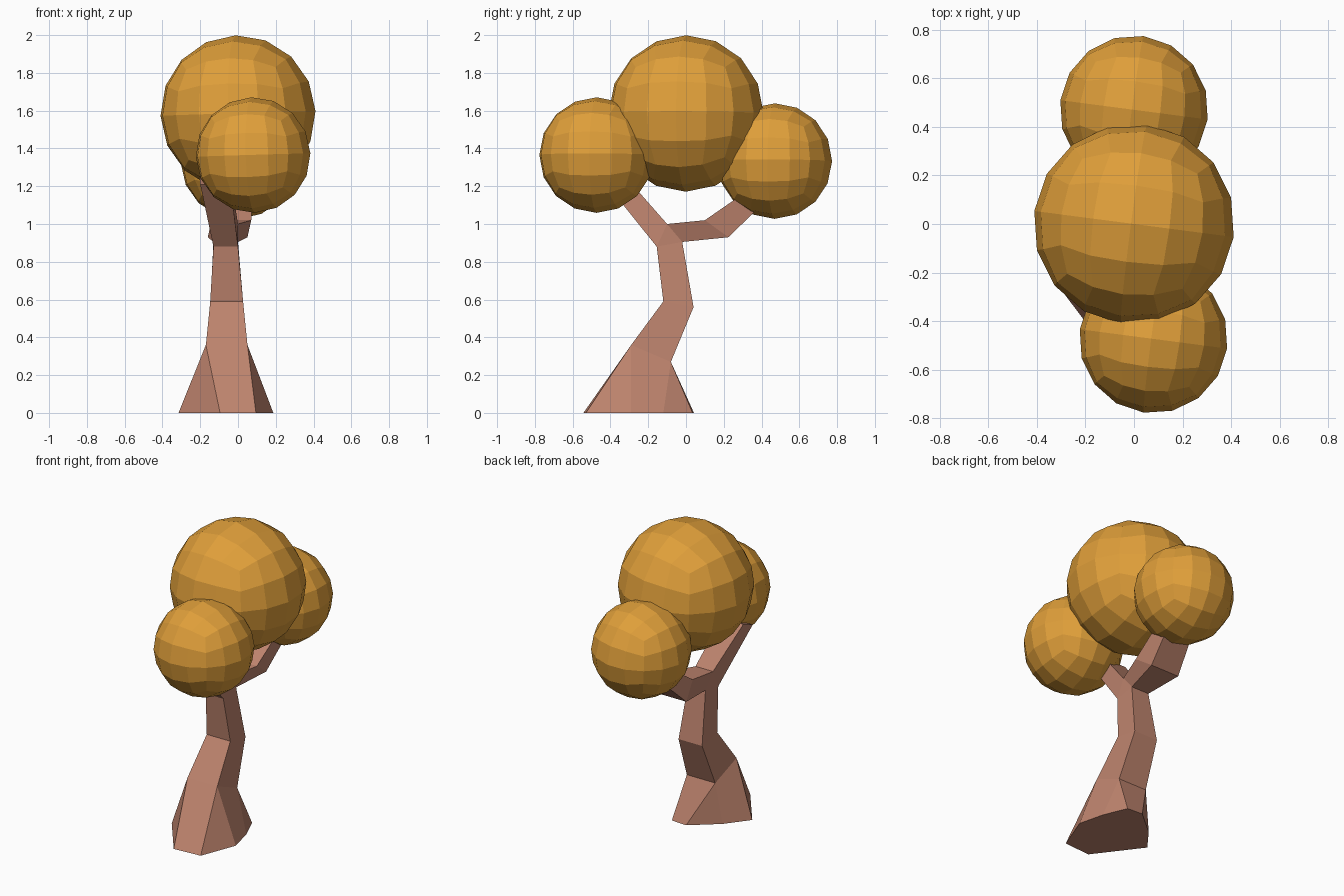
import bpy, bmesh
from mathutils import Matrix, Euler

if "Cube" in bpy.data.objects:
    bpy.data.objects.remove(bpy.data.objects["Cube"])

def material(name, rgb):
    m = bpy.data.materials.new(name)
    m.diffuse_color = (*rgb, 1)
    m.use_nodes = True
    m.node_tree.nodes["Principled BSDF"].inputs["Base Color"].default_value = m.diffuse_color
    return m

bark = material("brown_bark", (0.515, 0.23, 0.155))
leaf = material("amber_leaves", (0.74, 0.345, 0.042))

def finish(bm, name, mat):
    bmesh.ops.recalc_face_normals(bm, faces=bm.faces[:])
    mesh = bpy.data.meshes.new(name)
    bm.to_mesh(mesh)
    bm.free()
    mesh.materials.append(mat)
    ob = bpy.data.objects.new(name, mesh)
    bpy.context.collection.objects.link(ob)
    return ob

# Foliage: rounded cubes with a 4 x 4 grid on each side
def foliage(name, centre, radius):
    bm = bmesh.new()
    bmesh.ops.create_cube(bm, size=2)
    for _ in range(2):
        bmesh.ops.subdivide_edges(bm, edges=bm.edges[:], cuts=1, use_grid_fill=True)
        for v in bm.verts:
            v.co.normalize()
    rot = Euler((0, -0.03, -0.13)).to_matrix().to_4x4()
    bm.transform(Matrix.Translation(centre) @ rot @ Matrix.Scale(radius, 4))
    finish(bm, name, leaf)

foliage("foliage_main", (0, 0, 1.585), 0.414)
foliage("foliage_front", (0.08, -0.473, 1.365), 0.306)
foliage("foliage_back", (0.0, 0.47, 1.333), 0.306)

# Trunk: four-sided rings lofted from a flared foot to a fork
bm = bmesh.new()

def pair(x0, x1, y, z):
    return [bm.verts.new((x0, y, z)), bm.verts.new((x1, y, z))]

def ring(front, back):
    return [front[0], front[1], back[1], back[0]]

def loft(rings):
    for a, b in zip(rings, rings[1:]):
        for i in range(4):
            j = (i + 1) % 4
            bm.faces.new((a[i], a[j], b[j], b[i]))

# flared foot: eight ground points meeting a four-sided ring
ground = [(-0.095, -0.543), (0.095, -0.53), (0.187, -0.29), (0.145, -0.12),
          (0.08, 0.035), (-0.03, 0.042), (-0.2, -0.1), (-0.315, -0.25)]
foot = [bm.verts.new((x, y, 0)) for x, y in ground]
bm.faces.new(foot)
low = ring(pair(-0.17, 0.05, -0.29, 0.36), pair(-0.16, 0.05, -0.08, 0.27))
for i in range(4):
    j = (i + 1) % 4
    bm.faces.new((foot[2*i], foot[2*i+1], low[j], low[i]))
    bm.faces.new((foot[2*i+1], foot[(2*i+2) % 8], low[j]))

# main stem
mid = ring(pair(-0.147, 0.027, -0.12, 0.59), pair(-0.147, 0.027, 0.04, 0.56))
front = pair(-0.13, 0.0, -0.155, 0.88)
back = pair(-0.13, 0.0, -0.02, 0.905)
loft([low, mid, ring(front, back)])

# fork: the crotch edge splits the stem into two branches
crotch = pair(-0.13, 0.0, -0.1, 1.0)
front_tip = ring(pair(-0.2, -0.04, -0.42, 1.21), pair(-0.2, -0.04, -0.32, 1.25))
loft([ring(front, crotch), front_tip])
bend = ring(pair(-0.12, 0.07, 0.1, 1.02), pair(-0.16, 0.05, 0.225, 0.93))
back_tip = ring(pair(-0.1, 0.08, 0.36, 1.2), pair(-0.1, 0.08, 0.46, 1.16))
loft([ring(crotch, back), bend, back_tip])

# close the fork: remove the doubled sides and cap the tips
bm.faces.new(front_tip)
bm.faces.new(back_tip)
# triangles on both sides of the fork join stem, crotch and branches
for s in (0, 1):
    bm.faces.new((front[s], back[s], crotch[s]))
finish(bm, "trunk", bark)
